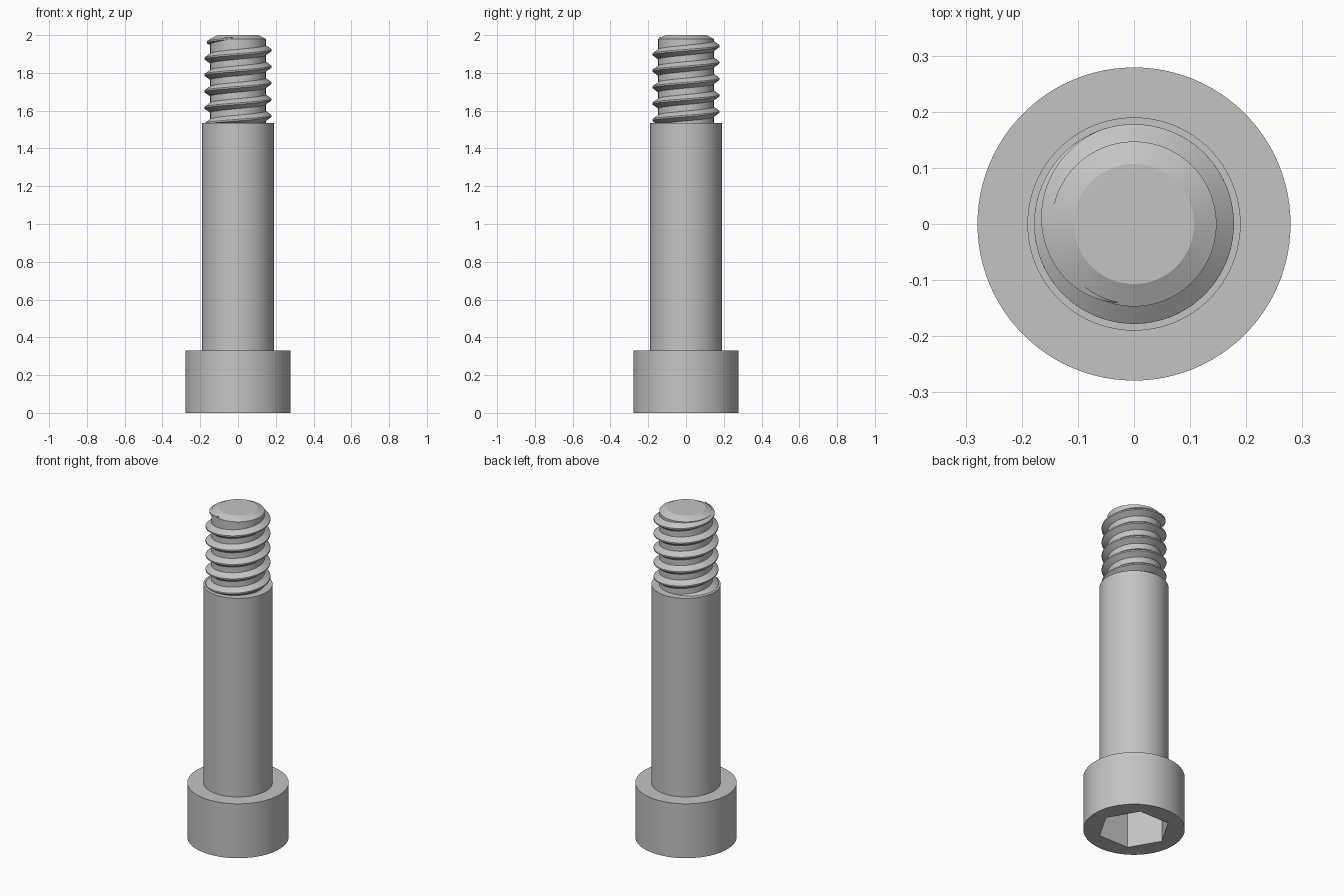
import bpy
import bmesh
import math

cube = bpy.data.objects.get("Cube")
if cube:
    bpy.data.objects.remove(cube, do_unlink=True)

STEEL = (0.55, 0.55, 0.55, 1)
steel = bpy.data.materials.new("steel grey")
steel.use_nodes = True
steel.diffuse_color = STEEL
steel.node_tree.nodes["Principled BSDF"].inputs["Base Color"].default_value = STEEL


def finish(name, bm):
    """Turn a bmesh into a named steel object."""
    bmesh.ops.recalc_face_normals(bm, faces=bm.faces)
    mesh = bpy.data.meshes.new(name)
    bm.to_mesh(mesh)
    bm.free()
    mesh.materials.append(steel)
    obj = bpy.data.objects.new(name, mesh)
    bpy.context.collection.objects.link(obj)
    return obj


def lathe(name, profile, sides=96):
    """Capped solid of revolution from (radius, z) pairs."""
    bm = bmesh.new()
    rings = []
    for r, z in profile:
        rings.append([bm.verts.new((r * math.cos(math.tau * i / sides),
                                    r * math.sin(math.tau * i / sides), z))
                      for i in range(sides)])
    for a, b in zip(rings, rings[1:]):
        for i in range(sides):
            j = (i + 1) % sides
            bm.faces.new((a[i], a[j], b[j], b[i]))
    bm.faces.new(rings[0])
    bm.faces.new(rings[-1])
    return finish(name, bm)


def smooth(obj):
    bpy.ops.object.select_all(action="DESELECT")
    obj.select_set(True)
    bpy.context.view_layer.objects.active = obj
    bpy.ops.object.shade_smooth_by_angle(angle=math.radians(25))


# Head with a hexagonal socket in its underside
head = lathe("head", [(0.279, 0), (0.279, 0.33)])
cutter = lathe("socket_cutter", [(0.2, -0.1), (0.2, 0.23)], sides=6)
cutter.hide_render = True
cut = head.modifiers.new("socket", "BOOLEAN")
cut.operation = "DIFFERENCE"
cut.solver = "EXACT"
cut.object = cutter
bpy.context.view_layer.objects.active = head
bpy.ops.object.modifier_apply(modifier=cut.name)
bpy.data.objects.remove(cutter, do_unlink=True)

# Plain shoulder and chamfered thread core
shoulder = lathe("shoulder", [(0.19, 0.31), (0.19, 1.535)])
core = lathe("thread_core", [(0.147, 1.5), (0.147, 1.98), (0.107, 2.0)])

# Right-hand helical thread that fades into the core at its upper end
PITCH, STEPS = 0.087, 72
ROOT, CREST = 0.142, 0.178
FADE_START, FADE_END = math.radians(110), math.radians(258)
START = -5 * math.tau
count = int((FADE_END - START) / math.tau * STEPS)
bm = bmesh.new()
sections = []
for k in range(count + 1):
    angle = START + (FADE_END - START) * k / count
    fade = min(1, (FADE_END - angle) / (FADE_END - FADE_START))
    crest = ROOT + (CREST - ROOT) * max(0.05, fade ** 0.7)
    z = 1.92 + PITCH * angle / math.tau
    half = 0.005 + 0.025 * max(0.1, fade)
    shape = [(ROOT, -half), (crest, -0.004), (crest, 0.004), (ROOT, half)]
    sections.append([bm.verts.new((r * math.cos(angle), r * math.sin(angle),
                                   min(z + dz, 1.99)))
                     for r, dz in shape])
for a, b in zip(sections, sections[1:]):
    for i in range(4):
        j = (i + 1) % 4
        bm.faces.new((a[i], a[j], b[j], b[i]))
bm.faces.new(sections[0])
bm.faces.new(sections[-1])
thread = finish("thread", bm)

for part in (head, shoulder, core, thread):
    smooth(part)
